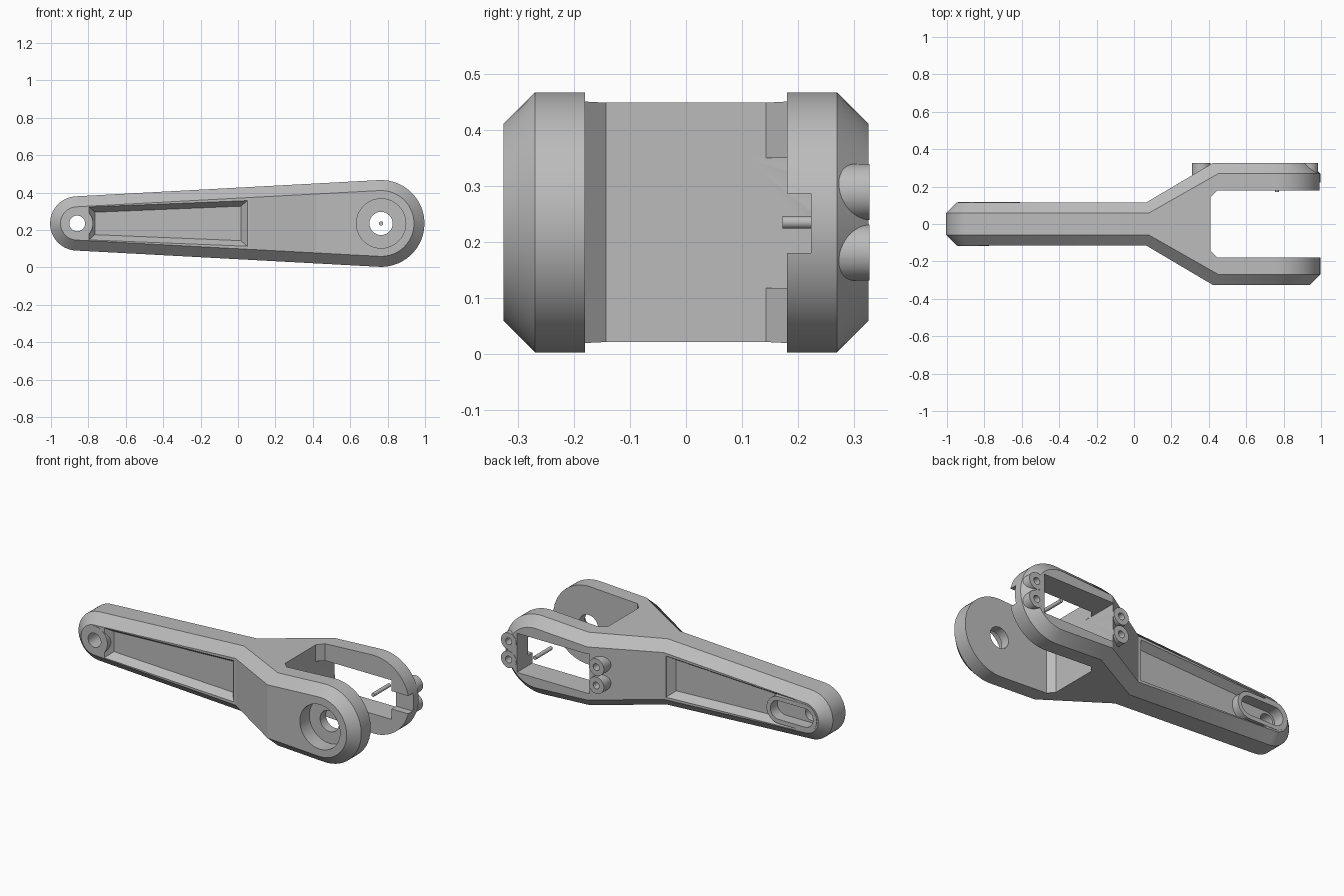
import bpy, bmesh
from math import sin, cos, pi, asin, radians

old = bpy.data.objects.get("Cube")
if old:
    bpy.data.objects.remove(old, do_unlink=True)

grey = bpy.data.materials.new("plain grey")
grey.use_nodes = True
GREY = (0.5, 0.5, 0.5, 1)
grey.diffuse_color = GREY
grey.node_tree.nodes["Principled BSDF"].inputs["Base Color"].default_value = GREY

MID = 0.235                      # height of the arm's centre line
TIP, HUB = -0.86, 0.765          # centres of the rounded ends
TIP_R, HUB_R = 0.145, 0.232
CHAMFER = 0.056


def loft(name, loops, strip_caps=False):
    """Skin matching closed loops; caps are n-gons or mirrored strips."""
    bm = bmesh.new()
    rings = [[bm.verts.new(p) for p in loop] for loop in loops]
    n = len(rings[0])
    for a, b in zip(rings, rings[1:]):
        for i in range(n):
            j = (i + 1) % n
            bm.faces.new((a[i], a[j], b[j], b[i]))
    for ring in (rings[0], rings[-1]):
        if strip_caps:
            for i in range(n // 2 - 1):
                bm.faces.new((ring[i], ring[i + 1], ring[n - 2 - i], ring[n - 1 - i]))
        else:
            bm.faces.new(ring)
    bmesh.ops.recalc_face_normals(bm, faces=bm.faces)
    mesh = bpy.data.meshes.new(name)
    bm.to_mesh(mesh)
    bm.free()
    mesh.materials.append(grey)
    ob = bpy.data.objects.new(name, mesh)
    bpy.context.collection.objects.link(ob)
    return ob


def along_y(name, pts, y0, y1):
    return loft(name, [[(x, y, z) for x, z in pts] for y in (y0, y1)])


def obround(x0, x1, z, r, n=20):
    """Outline of a slot from x0 to x1; a circle when both are equal."""
    ends = [(x1, -pi / 2), (x0, pi / 2)]
    first = 0 if x0 != x1 else 1
    return [(x + r * cos(a + pi * k / n), z + r * sin(a + pi * k / n))
            for x, a in ends for k in range(first, n + 1)]


def rod(name, x, z, r, y0, y1):
    return along_y(name, obround(x, x, z, r), y0, y1)


def box(name, x0, x1, y0, y1, z0, z1):
    return along_y(name, [(x0, z0), (x1, z0), (x1, z1), (x0, z1)], y0, y1)


def combine(target, tool, operation):
    """Boolean the tool into the target and discard it."""
    tool.hide_render = True
    mod = target.modifiers.new("cut", "BOOLEAN")
    mod.operation, mod.object, mod.solver = operation, tool, "EXACT"
    bpy.context.view_layer.objects.active = target
    bpy.ops.object.modifier_apply(modifier=mod.name)
    bpy.data.objects.remove(tool, do_unlink=True)


def outline(inset, kinks):
    """Upper half of the tapered arm outline, from tip to hub."""
    tilt = pi / 2 + asin((HUB_R - TIP_R) / (HUB - TIP))
    flat, n = radians(3), 14

    def arc(cx, r, a, b):
        return [(cx + r * cos(a + (b - a) * k / n), r * sin(a + (b - a) * k / n))
                for k in range(n + 1)]
    left = arc(TIP, TIP_R - inset, pi - flat, tilt)
    right = arc(HUB, HUB_R - inset, tilt, flat)
    (xa, za), (xb, zb) = left[-1], right[0]
    line = [(x, za + (zb - za) * (x - xa) / (xb - xa)) for x in kinks]
    return left + line + right


def side_loop(inset, kinks, side):
    """Closed outline laid on the flared front or back side."""
    low, high = 0.115 - CHAMFER + inset, 0.325 - CHAMFER + inset
    upper = outline(CHAMFER - (CHAMFER - inset), kinks)
    loop = []
    for x, z in upper:
        t = min(1, max(0, (x - kinks[0]) / (kinks[1] - kinks[0])))
        loop.append((x, side * (low + (high - low) * t), z))
    return ([(x, y, MID + z) for x, y, z in loop]
            + [(x, y, MID - z) for x, y, z in reversed(loop)])


# Flared arm with chamfered rims
NEAR, FAR = (0.065, 0.42), (0.08, 0.45)
arm = loft("forked_arm", [side_loop(CHAMFER, NEAR, -1), side_loop(0, FAR, -1),
                          side_loop(0, FAR, 1), side_loop(CHAMFER, NEAR, 1)], True)

# Fork opening with chamfered inner corners
plan = [(1.2, -0.18), (0.445, -0.18), (0.41, -0.143),
        (0.41, 0.143), (0.445, 0.18), (1.2, 0.18)]
combine(arm, loft("fork_cutter", [[(x, y, z) for x, y in plan] for z in (-0.2, 0.7)]),
        "DIFFERENCE")

# Tapered pockets on both sides
for side in (-1, 1):
    loops = []
    for y, x0, x1, h0, h1 in ((0.2, -0.797, 0.05, 0.088, 0.122),
                              (0.113, -0.797, 0.05, 0.088, 0.122),
                              (0.07, -0.765, 0.015, 0.06, 0.092)):
        loops.append([(x0, side * y, MID - h0), (x1, side * y, MID - h1),
                      (x1, side * y, MID + h1), (x0, side * y, MID + h0)])
    combine(arm, loft("pocket_cutter", loops), "DIFFERENCE")

# Round pad at the front of the tip, long pad at the back
combine(arm, rod("tip_pad", TIP, MID, 0.085, -0.117, 0), "UNION")
combine(arm, along_y("slot_pad", obround(TIP, -0.69, MID, 0.08), 0, 0.117), "UNION")
combine(arm, along_y("slot_cutter", obround(TIP, -0.69, MID, 0.055), 0.05, 0.3), "DIFFERENCE")
combine(arm, rod("tip_hole_cutter", TIP, MID, 0.042, -0.3, 0.3), "DIFFERENCE")

# Screw bosses on the back prong
screws = [(x, MID + dz) for x in (0.36, 0.935) for dz in (-0.054, 0.054)]
for x, z in screws:
    combine(arm, rod("screw_boss", x, z, 0.05, 0.2, 0.327), "UNION")
for x, z in screws:
    combine(arm, rod("screw_hole_cutter", x, z, 0.02, 0.24, 0.4), "DIFFERENCE")

# Window and cable notch in the back prong
combine(arm, box("window_cutter", 0.409, 0.882, 0.1, 0.5, 0.118, 0.35), "DIFFERENCE")
combine(arm, box("notch_cutter", 0.85, 1.2, 0.1, 0.223, 0.18, 0.286), "DIFFERENCE")

# Stepped bearing hole in the front prong
combine(arm, rod("bearing_cutter", HUB, MID, 0.132, -0.5, -0.235), "DIFFERENCE")
combine(arm, rod("axle_hole_cutter", HUB, MID, 0.062, -0.5, -0.1), "DIFFERENCE")

# Loose axle pin inside the window
pin = rod("axle_pin", HUB, MID, 0.011, 0.172, 0.325)

for ob in (arm, pin):
    bpy.ops.object.select_all(action="DESELECT")
    ob.select_set(True)
    bpy.context.view_layer.objects.active = ob
    bpy.ops.object.shade_smooth_by_angle(angle=radians(25))
